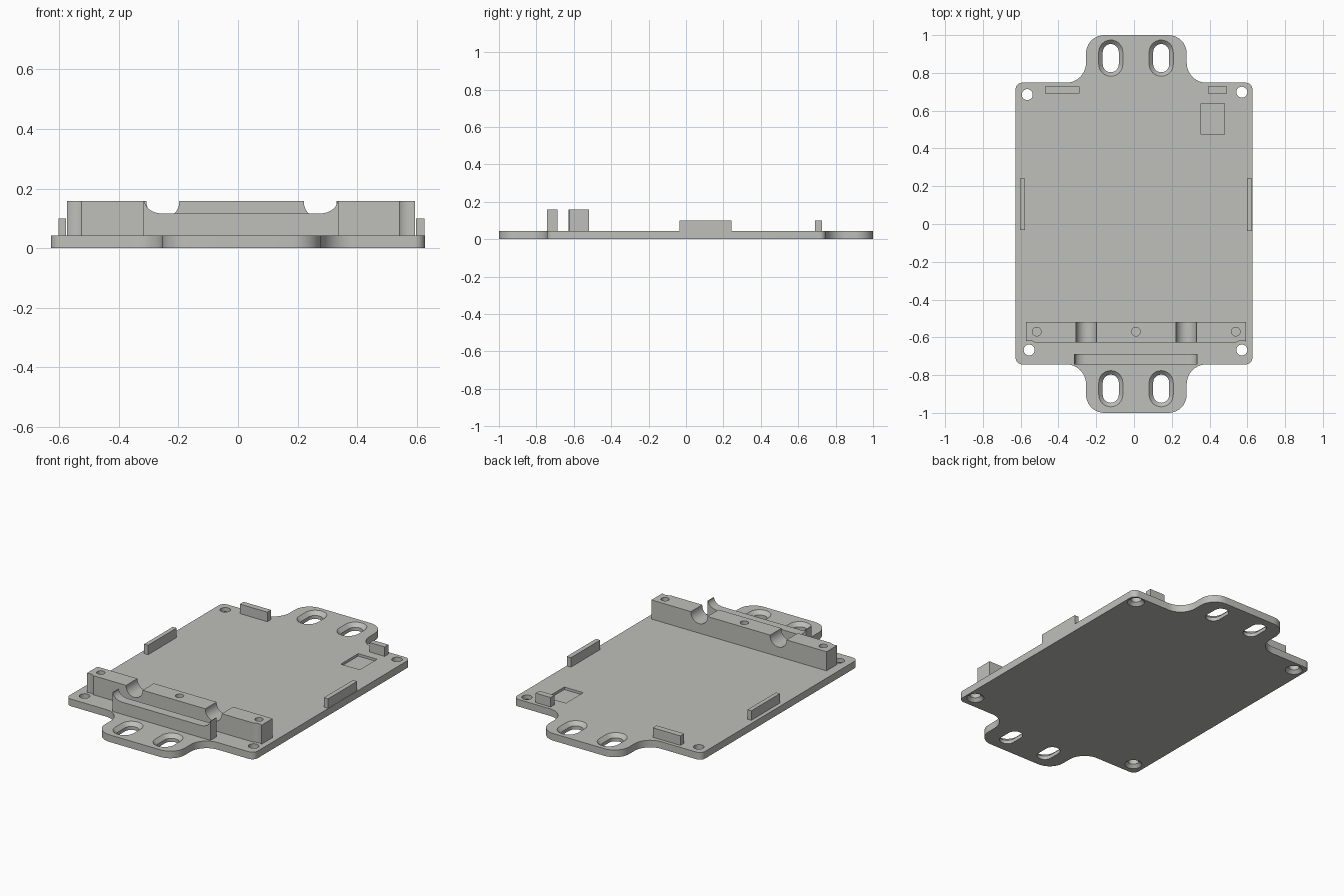
import bpy, bmesh, math
from mathutils import Vector

if "Cube" in bpy.data.objects:
    bpy.data.objects.remove(bpy.data.objects["Cube"])

grey = bpy.data.materials.new("light_grey")
grey.diffuse_color = (0.52, 0.52, 0.49, 1)
grey.use_nodes = True
grey.node_tree.nodes["Principled BSDF"].inputs["Base Color"].default_value = grey.diffuse_color
T, TOP = 0.043, 0.158  # plate thickness, bar height


def loft(name, rings):
    """Closed solid through rings with equal point counts."""
    bm = bmesh.new()
    loops = [[bm.verts.new(p) for p in r] for r in rings]
    n = len(loops[0])
    for a, b in zip(loops, loops[1:]):
        for i in range(n):
            j = (i + 1) % n
            bm.faces.new((a[i], a[j], b[j], b[i]))
    bm.faces.new(loops[0])
    bm.faces.new(loops[-1])
    bmesh.ops.recalc_face_normals(bm, faces=bm.faces)
    me = bpy.data.meshes.new(name)
    bm.to_mesh(me)
    bm.free()
    me.materials.append(grey)
    ob = bpy.data.objects.new(name, me)
    bpy.context.collection.objects.link(ob)
    return ob


def box(name, x0, x1, y0, y1, z0, z1):
    c = [(x0, y0), (x1, y0), (x1, y1), (x0, y1)]
    return loft(name, [[(x, y, z) for x, y in c] for z in (z0, z1)])


def stadium(name, x, y, half, levels, n=32):
    """Vertical pin or slot; levels are (z, radius)."""
    rings = []
    for z, r in levels:
        ring = []
        for k in range(2):
            for i in range(n // 2 + (1 if half else 0)):
                a = math.pi * (k + i / (n // 2))
                ring.append((x + r * math.cos(a),
                             y + r * math.sin(a) + (half if k == 0 else -half), z))
        rings.append(ring)
    return loft(name, rings)


def rounded(points, n=10):
    """Round every corner of an outline of (x, y, radius)."""
    out = []
    for i, (x, y, r) in enumerate(points):
        p = Vector((x, y))
        u = (Vector(points[i - 1][:2]) - p).normalized()
        v = (Vector(points[(i + 1) % len(points)][:2]) - p).normalized()
        c = p + (u + v) * r
        for k in range(n + 1):
            a = k / n * math.pi / 2
            out.append(c - v * r * math.cos(a) - u * r * math.sin(a))
    return out


def cut(ob, cutters):
    for c in cutters:
        m = ob.modifiers.new("cut", 'BOOLEAN')
        m.operation, m.solver, m.object = 'DIFFERENCE', 'EXACT', c
        bpy.context.view_layer.objects.active = ob
        bpy.ops.object.modifier_apply(modifier=m.name)
        bpy.data.objects.remove(c)


# Base plate with two rounded mounting tabs
L, R, TL, TR, F, B = -0.627, 0.627, -0.254, 0.279, -0.743, 0.748
outline = rounded([
    (L, F, .035), (TL, F, .105), (TL, -1, .097), (TR, -1, .097), (TR, F, .105), (R, F, .035),
    (R, B, .035), (TR, B, .105), (TR, 1, .097), (TL, 1, .097), (TL, B, .105), (L, B, .035)])
plate = loft("base_plate", [[(p.x, p.y, z) for p in outline] for z in (0, T)])

# Countersunk slots, screw holes countersunk from below, shallow pocket
cutters = [stadium("slot", x, y, 0.032, [(-.01, .0425), (.021, .0425), (T + .011, .0745)])
           for x in (-0.123, 0.144) for y in (-0.872, 0.878)]
screws = [(-0.565, 0.685), (0.571, 0.698), (-0.555, -0.667), (0.571, -0.667)]
cutters += [stadium("screw_hole", x, y, 0, [(-.01, .057), (.018, .029), (T + .01, .029)])
            for x, y in screws]
cutters.append(box("pocket", 0.354, 0.48, 0.473, 0.638, T - 0.015, T + 0.02))
cut(plate, cutters)

# Clamp bar with two cable grooves, blind pilot holes and screw clearance
bar = box("clamp_bar", -0.573, 0.594, -0.627, -0.519, T, TOP)
grooves = []
for x in (-0.252, 0.276):
    ring = [(x + .055 * math.cos(i * math.pi / 16), TOP - .003 + .055 * math.sin(i * math.pi / 16))
            for i in range(32)]
    grooves.append(loft("groove", [[(a, y, z) for a, z in ring] for y in (-0.7, -0.45)]))
pilots = [stadium("pilot", x, -0.57, 0, [(0.07, .023), (0.2, .023)]) for x in (-0.515, 0.01, 0.539)]
clear = [stadium("clearance", x, y, 0, [(0, .05), (0.2, .05)]) for x, y in screws[2:]]
cut(bar, grooves + pilots + clear)

# Front fence whose top sweeps up at both ends
x0, x1, low = -0.317, 0.337, 0.116
arc = [i / 10 * math.pi / 2 for i in range(11)]
profile = [(x1, T), (x0, T)]
profile += [(x0 + .004 + .06 * (1 - math.cos(a)), TOP - (TOP - low) * math.sin(a)) for a in arc]
profile += [(x1 - .004 - .06 * (1 - math.cos(a)), TOP - (TOP - low) * math.sin(a)) for a in arc[::-1]]
profile.insert(2, (x0, TOP))
profile.append((x1, TOP))
fence = loft("front_fence", [[(x, y, z) for x, z in profile] for y in (-0.743, -0.687)])

# Board retaining ribs
box("left_rib", -0.603, -0.577, -0.032, 0.24, T, 0.1)
box("right_rib", 0.597, 0.625, -0.036, 0.242, T, 0.1)
box("rear_left_rib", -0.472, -0.288, 0.691, 0.727, T, 0.1)
box("rear_right_rib", 0.393, 0.493, 0.691, 0.727, T, 0.1)

# Smooth the curved walls, keep edges sharp
for ob in bpy.context.scene.objects:
    ob.select_set(True)
    bpy.context.view_layer.objects.active = ob
bpy.ops.object.shade_smooth_by_angle(angle=math.radians(30))
